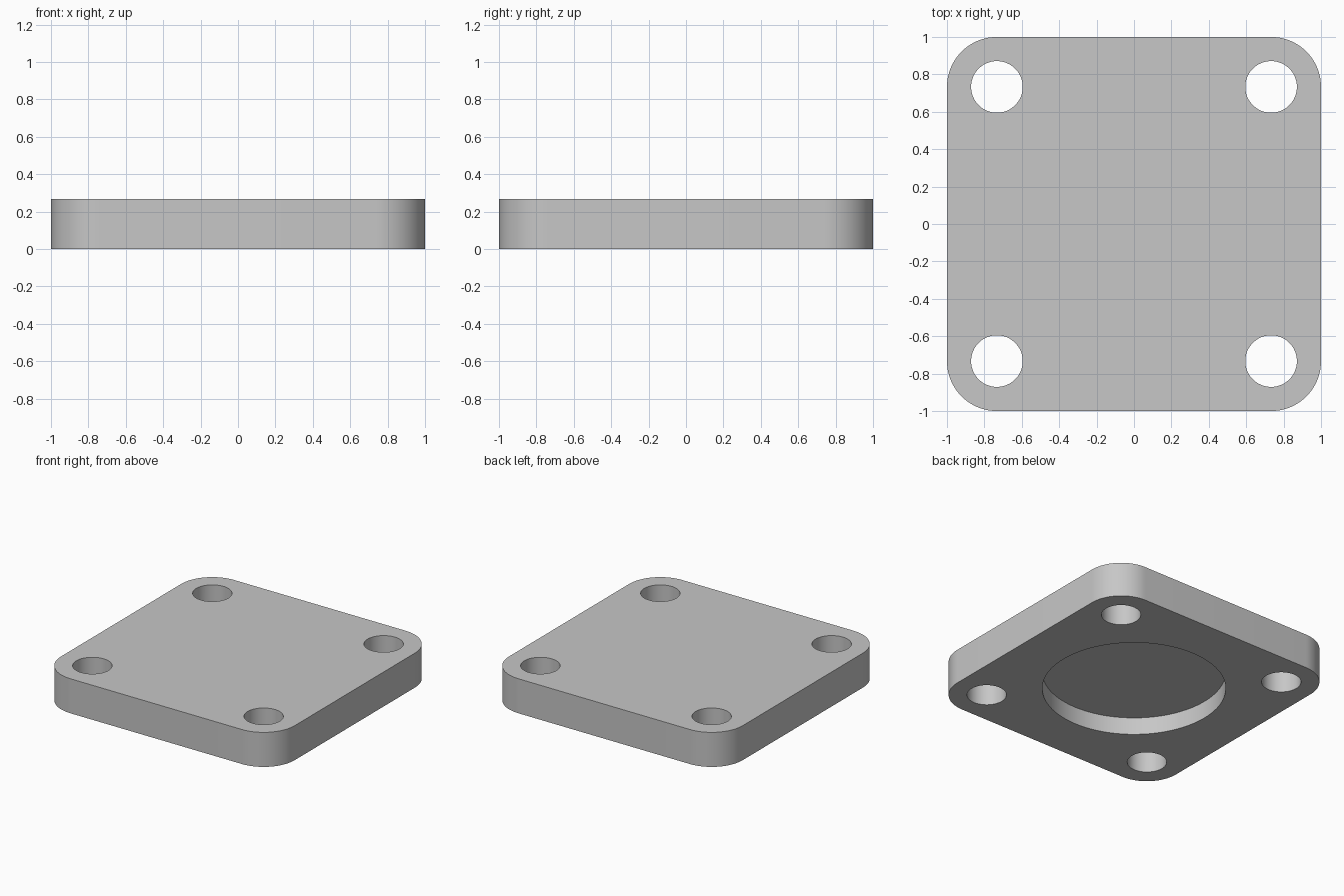
import bpy
import bmesh
import math

HEIGHT = 0.267
CORNER = 0.267       # corner radius; holes share the corner centres
HOLE_R = 0.138
RECESS_R = 0.643
RECESS_DEPTH = 0.133

default = bpy.data.objects.get("Cube")
if default:
    bpy.data.objects.remove(default, do_unlink=True)

# Plain grey material
grey = bpy.data.materials.new("light grey")
grey.use_nodes = True
colour = (0.57, 0.57, 0.57, 1)
grey.diffuse_color = colour
for node in grey.node_tree.nodes:
    if node.type == "BSDF_PRINCIPLED":
        node.inputs["Base Color"].default_value = colour


def add_object(name, bm):
    bmesh.ops.recalc_face_normals(bm, faces=bm.faces)
    mesh = bpy.data.meshes.new(name)
    bm.to_mesh(mesh)
    bm.free()
    mesh.materials.append(grey)
    obj = bpy.data.objects.new(name, mesh)
    bpy.context.collection.objects.link(obj)
    return obj


def cut_cylinder(target, x, y, radius, bottom, top, sides):
    """Cut a vertical round hole into the target, then drop the cutter."""
    bm = bmesh.new()
    bmesh.ops.create_cone(bm, cap_ends=True, segments=sides, radius1=radius,
                          radius2=radius, depth=top - bottom)
    bmesh.ops.translate(bm, verts=bm.verts, vec=(x, y, (top + bottom) / 2))
    cutter = add_object("hole_cutter", bm)
    cutter.hide_render = True
    mod = target.modifiers.new("hole", "BOOLEAN")
    mod.operation = "DIFFERENCE"
    mod.solver = "EXACT"
    mod.object = cutter
    bpy.context.view_layer.objects.active = target
    bpy.ops.object.modifier_apply(modifier=mod.name)
    bpy.data.objects.remove(cutter, do_unlink=True)


# Square plate with rounded vertical corners
bm = bmesh.new()
bmesh.ops.create_cube(bm, size=2)
bmesh.ops.scale(bm, vec=(1, 1, HEIGHT / 2), verts=bm.verts)
bmesh.ops.translate(bm, vec=(0, 0, HEIGHT / 2), verts=bm.verts)
uprights = [e for e in bm.edges
            if abs(e.verts[0].co.z - e.verts[1].co.z) > HEIGHT / 2]
bmesh.ops.bevel(bm, geom=uprights, offset=CORNER, offset_type="OFFSET",
                segments=20, profile=0.5, affect="EDGES")
plate = add_object("cover_plate", bm)

# Through holes at the corner centres
centre = 1 - CORNER
for sx in (-1, 1):
    for sy in (-1, 1):
        cut_cylinder(plate, sx * centre, sy * centre, HOLE_R,
                     -0.1, HEIGHT + 0.1, 64)

# Shallow round recess in the underside
cut_cylinder(plate, 0, 0, RECESS_R, -0.1, RECESS_DEPTH, 96)

# Smooth round walls with crisp rims
bpy.ops.object.select_all(action="DESELECT")
plate.select_set(True)
bpy.context.view_layer.objects.active = plate
bpy.ops.object.shade_smooth_by_angle(angle=math.radians(30))
